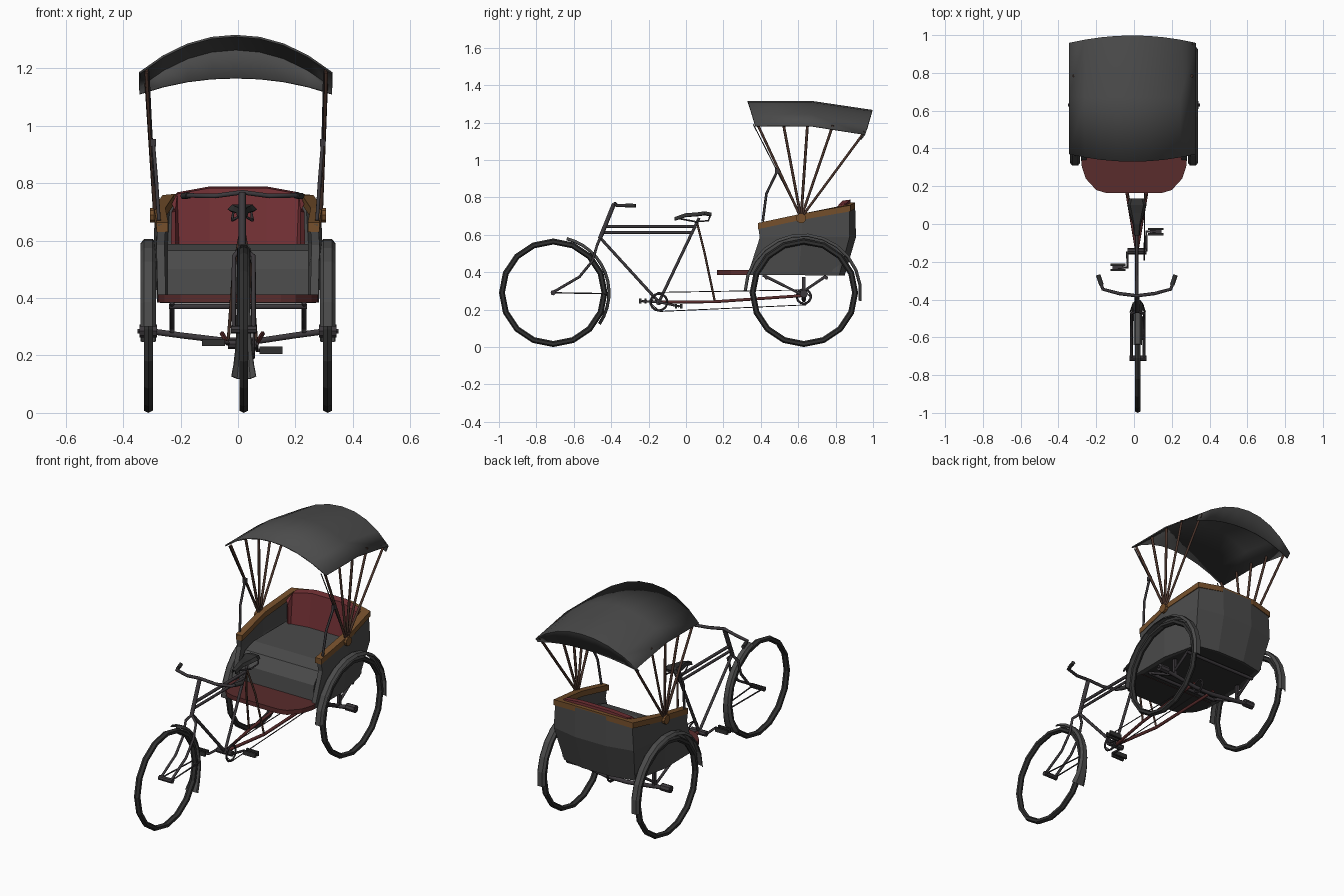
import bpy, bmesh, math
from mathutils import Vector

if "Cube" in bpy.data.objects:
    bpy.data.objects.remove(bpy.data.objects["Cube"])


def material(name, r, g, b):
    m = bpy.data.materials.new(name)
    m.diffuse_color = (r, g, b, 1)
    m.use_nodes = True
    m.node_tree.nodes["Principled BSDF"].inputs["Base Color"].default_value = (r, g, b, 1)
    return m


GREY = material("charcoal_canvas", .07, .07, .07)
RUBBER = material("black_rubber", .03, .03, .03)
METAL = material("dark_steel", .045, .04, .045)
RED = material("red_upholstery", .17, .03, .035)
FLOOR = material("dark_red_board", .1, .025, .025)
WOOD = material("brown_wood", .18, .08, .025)
ROD = material("brown_rod", .07, .035, .025)
MID = .015   # the cycle sits slightly off the centre line


def mesh_object(name, verts, faces, mat, thick=0, offset=0):
    me = bpy.data.meshes.new(name)
    me.from_pydata(verts, [], faces)
    bm = bmesh.new()
    bm.from_mesh(me)
    bmesh.ops.recalc_face_normals(bm, faces=bm.faces[:])
    bm.to_mesh(me)
    bm.free()
    me.materials.append(mat)
    ob = bpy.data.objects.new(name, me)
    bpy.context.collection.objects.link(ob)
    if thick:
        mod = ob.modifiers.new("thickness", "SOLIDIFY")
        mod.thickness, mod.offset = thick, offset
    return ob


def loft(name, rows, mat, thick=0, closed=False, caps=False):
    """Skin equal-length rows of points; closed rows make a tube."""
    n = len(rows[0])
    span = n if closed else n - 1
    faces = [(i * n + j, i * n + (j + 1) % n, (i + 1) * n + (j + 1) % n, (i + 1) * n + j)
             for i in range(len(rows) - 1) for j in range(span)]
    if caps:
        faces += [tuple(range(n)), tuple(range((len(rows) - 1) * n, len(rows) * n))]
    return mesh_object(name, [p for r in rows for p in r], faces, mat, thick)


def tube(name, points, radius, mat, cyclic=False):
    cu = bpy.data.curves.new(name, "CURVE")
    cu.dimensions = "3D"
    cu.bevel_depth, cu.bevel_resolution, cu.use_fill_caps = radius, 1, True
    sp = cu.splines.new("POLY")
    sp.points.add(len(points) - 1)
    for p, co in zip(sp.points, points):
        p.co = (*co, 1)
    sp.use_cyclic_u = cyclic
    cu.materials.append(mat)
    ob = bpy.data.objects.new(name, cu)
    bpy.context.collection.objects.link(ob)
    bpy.ops.object.select_all(action="DESELECT")
    ob.select_set(True)
    bpy.context.view_layer.objects.active = ob
    bpy.ops.object.convert(target="MESH")
    return bpy.context.object


def box(name, loc, size, mat):
    bpy.ops.mesh.primitive_cube_add(size=1, location=loc)
    ob = bpy.context.object
    ob.name, ob.scale = name, size
    ob.data.materials.append(mat)


def disc(name, loc, radius, width, mat, sides=12):
    bpy.ops.mesh.primitive_cylinder_add(vertices=sides, radius=radius, depth=width,
                                        location=loc, rotation=(0, math.pi / 2, 0))
    bpy.context.object.name = name
    bpy.context.object.data.materials.append(mat)


def ring(name, loc, major, minor, width, mat, sides=16):
    bpy.ops.mesh.primitive_torus_add(major_segments=sides, minor_segments=6, major_radius=major,
                                     minor_radius=minor, location=loc, rotation=(0, math.pi / 2, 0))
    ob = bpy.context.object
    ob.name, ob.scale.z = name, width / (2 * minor)
    ob.data.materials.append(mat)


def fender(name, x, y, r, a0, a1, w, w_end):
    rows = []
    for i in range(13):
        t = i / 12
        a = math.radians(a0 + (a1 - a0) * t)
        wide = w + (w_end - w) * t ** 5
        rows.append([(x + k * wide, y + (r - d) * math.cos(a), .29 + (r - d) * math.sin(a))
                     for k, d in ((-.5, .014), (-.28, 0), (.28, 0), (.5, .014))])
    loft(name, rows, GREY, .004)


# Wheels, hubs and fenders
ring("front_wheel", (MID + .005, -.71, .29), .274, .016, .036, RUBBER)
disc("front_hub", (MID + .005, -.71, .29), .014, .09, METAL, 8)
fender("front_fender", MID + .005, -.71, .305, 76, -34, .042, .085)
for s, side in ((-1, "right"), (1, "left")):
    x = s * .312
    ring(side + "_rear_wheel", (x, .63, .29), .274, .016, .036, RUBBER)
    disc(side + "_rear_hub", (x, .63, .285), .022, .06, METAL, 8)
    disc(side + "_axle_end", (s * .335, .63, .285), .009, .03, METAL, 6)
    fender(side + "_rear_fender", x, .625, .315, 178, -8, .05, .05)
    # Struts and brackets between the axle and the body
    tube(side + "_strut", [(s * .23, .41, .385), (s * .23, .61, .285), (s * .23, .75, .38)], .009, METAL)
    box(side + "_bracket", (s * .23, .63, .325), (.016, .02, .1), METAL)
tube("rear_axle_beam", [(-.31, .63, .285), (-.2, .63, .27), (-.05, .63, .252), (.08, .63, .252),
                        (.2, .63, .27), (.31, .63, .285)], .012, METAL)
for y in (.43, .75):
    tube("under_crossbar", [(-.24, y, .37), (.24, y, .37)], .01, METAL)

# Cycle frame
crank = (MID, -.145, .24)
seat_top = (MID, .07, .69)
tube("steering_tube", [(MID, -.385, .765), (MID, -.46, .58)], .013, METAL)
tube("upper_top_tube", [(MID, -.435, .645), (MID, .055, .645)], .009, METAL)
tube("lower_top_tube", [(MID, -.445, .612), (MID, .04, .612)], .008, METAL)
tube("down_tube", [(MID, -.46, .585), crank], .009, METAL)
tube("seat_tube", [crank, seat_top], .009, METAL)
for s in (-1, 1):
    x = MID + .005 + s * .034
    tube("fork_blade", [(MID, -.46, .58), (x, -.475, .545), (x, -.5, .46), (x, -.57, .375),
                        (x, -.715, .29)], .008, METAL)
    tube("fender_stay", [(x, -.715, .29), (MID + s * .02, -.415, .285)], .004, METAL)
    tube("seat_stay", [(MID, .06, .66), (MID + s * .03, .1, .5), (MID + s * .05, .155, .24)], .006, ROD)
    tube("lower_rail", [crank, (MID + s * .05, .155, .242), (MID + s * .07, .63, .275)], .009, FLOOR)

# Handlebar with grips
bar = [(-.19, -.27, .755), (-.165, -.345, .757), (-.08, -.368, .755), (MID, -.38, .768),
       (.11, -.368, .755), (.195, -.345, .757), (.22, -.27, .755)]
tube("handlebar", bar, .009, METAL)
for end, nxt in ((0, 1), (-1, -2)):
    tube("grip", [bar[end], Vector(bar[end]).lerp(bar[nxt], .7)], .012, RUBBER)

# Saddle
sections = [(-.06, .012, .692), (0, .018, .712), (.06, .035, .716), (.1, .048, .722), (.135, .036, .715)]
loft("saddle", [[(MID - w, y, z - .016), (MID - w * .7, y, z), (MID + w * .7, y, z),
                 (MID + w, y, z - .016)] for y, w, z in sections], RUBBER, .008)
tube("saddle_wire", [(MID, -.055, .69), (MID - .035, .05, .67), (MID - .035, .12, .675), (MID - .03, .13, .705),
                     (MID + .03, .13, .705), (MID + .035, .12, .675), (MID + .035, .05, .67)], .005, METAL, True)

# Cranks, pedals and chain
cx = MID + .04
ring("chain_ring", (cx, *crank[1:]), .045, .006, .01, METAL, 14)
disc("crank_hub", crank, .017, .1, METAL, 8)
ring("rear_sprocket", (cx, .63, .27), .038, .006, .01, METAL, 14)
tube("chain", [(cx, -.15, .292), (cx, .635, .305), (cx, .665, .265), (cx, .64, .225),
               (cx, -.14, .19), (cx, -.19, .235)], .003, METAL, True)
for x0, x1, y, z in ((.065, .115, -.04, .218), (-.035, -.085, -.23, .245)):
    tube("crank_arm", [(x0, *crank[1:]), (x0, y, z), (x1, y, z)], .007, METAL)
    for dy in (-.014, .014):
        box("pedal_pad", (x1, y + dy, z), (.08, .012, .026), RUBBER)
    box("pedal_core", (x1, y, z), (.06, .03, .008), METAL)


# Passenger body: half outlines mirrored across the centre
def whole(half):
    return [(-x, y, z) for x, y, z in half] + [(x, y, z) for x, y, z in reversed(half)]


low = [(.265, .33, .385), (.268, .6, .385), (.225, .81, .385), (.09, .835, .385)]
waist = [(.27, .395, .585), (.28, .62, .585), (.255, .865, .59), (.1, .895, .59)]
top = [(.265, .385, .655), (.275, .62, .705), (.245, .865, .75), (.1, .89, .765)]
loft("carriage_wall", [whole(low), whole(waist), whole(top)], GREY, .028)


def inset(points, dx, dy, dz):
    return [(x - dx, y - (dy if y > .7 else 0), z + dz) for x, y, z in points]


# Wooden rail along the wall top
rail = [whole(inset(top, dx, dy, dz)) for dx, dy, dz in
        ((-.018, -.014, -.025), (-.018, -.014, .008), (.022, .02, .008), (.022, .02, -.025))]
loft("wooden_rail", list(zip(*rail)), WOOD, closed=True, caps=True)

# Red padded backrest rising above the rail
pad = [whole([(.225, .79, z0), (.21, y1, z1), (.1, y1 + .02, z1 + dz)])
       for z0, y1, z1, dz in ((.57, .8, .57, 0), (.7, .825, .755, .02), (.72, .86, .758, .02))]
loft("backrest", pad, RED, .02)

# Seat cushion with sloped front
seat = [(.36, .4), (.37, .5), (.42, .565), (.5, .588), (.82, .588), (.82, .4)]
loft("seat", [[(x, y, z) for y, z in seat] for x in (-.245, .245)], GREY, closed=True, caps=True)

# Foot board and body floor
plan = [(.278, .37), (.278, .31), (.255, .24), (.2, .18), (.15, .165)]
board = loft("foot_board", [whole([(x, y, z) for x, y in plan]) for z in (.385, .412)],
             FLOOR, closed=True, caps=True)
board.data.materials.append(RUBBER)
for f in board.data.polygons:
    f.material_index = 1 if f.normal.z < -.5 else 0
loft("body_floor", [whole([(x - .01, max(y, .36), z) for x, y, _ in low]) for z in (.387, .402)],
     RUBBER, closed=True, caps=True)

# Canopy: arched cloth with a drooping rear and short valance
us = [i / 4 - 1 for i in range(9)]
rows = []
for y, z, bow, arch in ((.33, 1.312, .04, .13), (.67, 1.312, 0, .13), (.995, 1.265, -.04, .13), (.965, 1.165, -.03, .055)):
    rows.append([(-.008 + .335 * u, y + bow * u * u, z - arch * abs(u) ** 2.1) for u in us])
canopy = loft("canopy", rows, GREY, .008)
bpy.ops.object.select_all(action="DESELECT")
canopy.select_set(True)
bpy.context.view_layer.objects.active = canopy
bpy.ops.object.shade_smooth_by_angle(angle=math.radians(25))

# Canopy ribs fanning from side pivots
for s in (-1, 1):
    pivot = Vector((s * .288, .615, .69))
    disc("canopy_pivot", (s * .294, .615, .688), .027, .025, WOOD, 10)
    for y, z in ((.385, 1.185), (.52, 1.195), (.65, 1.195), (.785, 1.185), (.955, 1.15)):
        tube("canopy_rib", [pivot, (s * .312 - .006, y, z)], .0075, ROD)
    tube("canopy_thin_rib", [pivot, (s * .305 - .006, .36, 1.19)], .003, METAL)
    tube("support_rod", [(s * .275, .41, .67), (s * .285, .43, .82), (s * .295, .488, .94)], .007, METAL)
    box("support_clamp", (s * .295, .488, .94), (.018, .022, .026), METAL)
